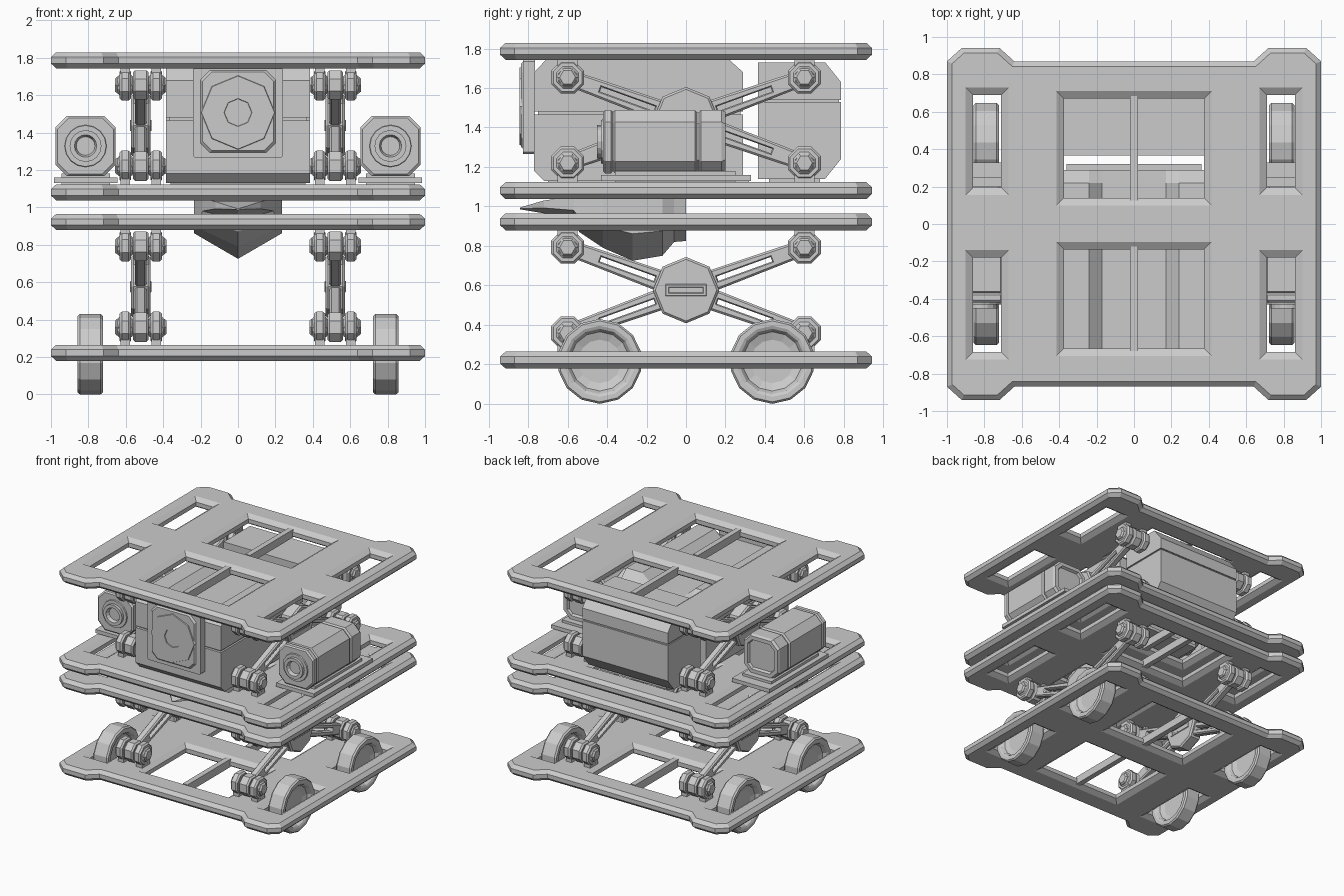
import bpy, bmesh
from math import cos, sin, pi, atan2
from mathutils import Matrix, Vector

if "Cube" in bpy.data.objects:
    bpy.data.objects.remove(bpy.data.objects["Cube"])


def side(x, y, z, a=0):      # local u,v,w -> y,z,x
    return Matrix(((0, 0, 1, x), (1, 0, 0, y), (0, 1, 0, z), (0, 0, 0, 1))) @ Matrix.Rotation(a, 4, 'Z')


def front(x, y, z):          # local u,v,w -> x,z,-y
    return Matrix(((1, 0, 0, x), (0, 0, -1, y), (0, 1, 0, z), (0, 0, 0, 1)))


def finish(name, bm, M):
    bmesh.ops.recalc_face_normals(bm, faces=bm.faces)
    me = bpy.data.meshes.new(name)
    bm.to_mesh(me)
    bm.free()
    me.transform(M)
    ob = bpy.data.objects.new(name, me)
    bpy.context.collection.objects.link(ob)
    return ob


def bridge(bm, a, b):
    n = len(a)
    for i in range(n):
        bm.faces.new((a[i], a[(i + 1) % n], b[(i + 1) % n], b[i]))


def loft(name, rings, M=Matrix()):
    bm = bmesh.new()
    vs = [[bm.verts.new(p) for p in r] for r in rings]
    for a, b in zip(vs, vs[1:]):
        bridge(bm, a, b)
    bm.faces.new(vs[0])
    bm.faces.new(vs[-1])
    return finish(name, bm, M)


def lathe(name, prof, n, M, start=0):
    return loft(name, [[(r * cos(start + 2 * pi * i / n), r * sin(start + 2 * pi * i / n), w)
                        for i in range(n)] for r, w in prof], M)


def disc(name, r, half, n, M, start=0, c=0.012):
    return lathe(name, [(r - c, -half), (r, c - half), (r, half - c), (r - c, half)], n, M, start)


def box(name, x0, x1, y0, y1, z0, z1):
    return loft(name, [[(x0, y0, z), (x1, y0, z), (x1, y1, z), (x0, y1, z)] for z in (z0, z1)])


def octo(w, h, c):           # chamfered rectangle from half sizes
    return [(w, -h + c), (w, h - c), (w - c, h), (-w + c, h), (-w, h - c), (-w, -h + c), (-w + c, -h), (w - c, -h)]


def octo_loft(name, specs, M):
    return loft(name, [[(u, v, d) for u, v in octo(w, h, c)] for w, h, c, d in specs], M)


def offset(pts, d):          # mitred outward offset of a CCW polygon
    out, n = [], len(pts)
    for i in range(n):
        p, q, r = (Vector(pts[j % n]) for j in (i - 1, i, i + 1))
        n1, n2 = (Vector((e.y, -e.x)).normalized() for e in (q - p, r - q))
        out.append(q + (n1 + n2) * d / (1 + n1.dot(n2)))
    return out


def plate(name, outline, holes, t, b, hb, zb, M):
    bm = bmesh.new()
    caps = ([], [])
    for k, pts in enumerate([outline] + holes):
        flat = offset(pts, hb if k else -b)
        rings = [[bm.verts.new((p[0], p[1], z)) for p in ps]
                 for ps, z in ((flat, t), (pts, t - zb), (pts, zb - t), (flat, -t))]
        for a, c in zip(rings, rings[1:]):
            bridge(bm, a, c)
        for cap, ring in zip(caps, (rings[0], rings[-1])):
            cap.extend(bm.edges.get((ring[i - 1], ring[i])) for i in range(len(ring)))
    for cap in caps:
        bmesh.ops.triangle_fill(bm, edges=cap, use_beauty=True, use_dissolve=False)
    return finish(name, bm, M)


def rect(x0, x1, y0, y1):
    return [(x0, y0), (x1, y0), (x1, y1), (x0, y1)]


# four deck plates with window openings
quarter = [(1, .87), (.92, .942), (.72, .942), (.64, .87)]
outline = (quarter + [(-x, y) for x, y in quarter[::-1]] +
           [(-x, -y) for x, y in quarter] + [(x, -y) for x, y in quarter[::-1]])
holes = []
for y0, y1 in ((.14, .67), (-.665, -.135)):
    holes.append(rect(-.375, .375, y0, y1))
for y0, y1 in ((.195, .69), (-.685, -.18)):
    holes += [rect(.71, .86, y0, y1), rect(-.86, -.71, y0, y1)]
for label, z in (("bottom", .222), ("lower_middle", .922), ("upper_middle", 1.08), ("top", 1.786)):
    plate(label + "_deck", outline, holes, .043, .028, .04, .026, Matrix.Translation((0, 0, z)))
    for y in (.405, -.4):
        box(label + "_window_bar", -.022, .022, y - .28, y + .28, z - .03, z + .034)

# scissor lifts
DY, DZ = .6, .217
arm_half = [(.66, -.04), (.66, .04), (.1, .055)]
arm = arm_half + [(-.1, .055), (-.66, .04), (-.66, -.04), (-.1, -.055), (.1, -.055)]
slots = [rect(.17, .46, -.012, .012), rect(-.46, -.17, -.012, .012)]
for sx in (-.52, .52):
    for zc in (.576, 1.437):
        for s in (-1, 1):
            plate("scissor_arm", arm, slots, .03, .01, .006, .01, side(sx, 0, zc, s * atan2(DZ, DY)))
        disc("scissor_hub", .168, .052, 8, side(sx, 0, zc))
        for o in (-.052, .052):
            plate("hub_slot_frame", rect(-.105, .105, -.03, .03), [rect(-.085, .085, -.013, .013)],
                  .006, .003, .003, .003, side(sx + o, 0, zc))
        for sy in (-1, 1):
            for sz in (-1, 1):
                y, z = sy * DY, zc + sz * DZ
                disc("arm_eye", .085, .042, 8, side(sx, y, z), pi / 8)
                disc("pivot_bolt", .052, .138, 6, side(sx, y, z))
                for o in (-.083, .083):
                    disc("pivot_lug", .09, .03, 8, side(sx + o, y, z), pi / 8)
                    disc("pivot_washer", .062, .04, 8, side(sx + o, y, z), pi / 8)
                    za, zb = sorted((z, z + sz * .105))
                    box("lug_bracket", sx + o - .026, sx + o + .026, y - .05, y + .05, za, zb)

# wheels
for x in (-.79, .79):
    for y in (-.437, .437):
        lathe("wheel", [(.11, -.02), (.15, -.035), (.165, -.06), (.18, -.067), (.205, -.067), (.215, -.055),
                        (.215, .055), (.205, .067), (.18, .067), (.165, .06), (.15, .035), (.11, .02)],
              14, side(x, y, .215), pi / 2)

# engine body: lower block, seam, grooved upper block
low = [(-.72, 1.13), (.29, 1.13), (.29, 1.465), (-.77, 1.465), (-.77, 1.18)]
loft("engine_lower_block", [[(x, y, z) for y, z in low] for x in (-.385, .385)])
box("engine_seam", -.37, .37, -.75, .275, 1.45, 1.49)
top = [(-.385, 1.48), (.385, 1.48), (.385, 1.742), (.24, 1.742), (.17, 1.68), (-.17, 1.68), (-.24, 1.742), (-.385, 1.742)]
loft("engine_upper_block", [[(x, y, min(z, m)) for x, z in top]
                            for y, m in ((-.77, 1.679), (-.71, 2), (.22, 2), (.29, 1.679))])
box("engine_base", -.36, .36, -.7, .32, 1.12, 1.145)

# front round port
octo_loft("port_housing", [(.24, .24, .01, 0), (.24, .24, .01, .06)], front(0, -.765, 1.505))
octo_loft("port_frame", [(.2, .22, .05, 0), (.19, .21, .05, .012)], front(0, -.825, 1.513))
lathe("port_ring", [(.2, 0), (.195, .012), (.075, .012), (.065, -.02)], 8, front(0, -.832, 1.507))

# rear tank in two halves
rear_up = [(.365, 1.54), (.785, 1.54), (.785, 1.63), (.705, 1.73), (.365, 1.73)]
rear_low = [(.365, 1.14), (.705, 1.14), (.785, 1.24), (.785, 1.528), (.365, 1.528)]
for name, prof in (("rear_tank_upper", rear_up), ("rear_tank_lower", rear_low)):
    loft(name, [[(x, y, z) for y, z in prof] for x in (-.385, .385)])
box("rear_tank_seam", -.375, .375, .375, .775, 1.52, 1.55)
box("rear_tank_foot", -.3, .3, .42, .68, 1.11, 1.145)

# side lamps on base plates
for x in (-.815, .815):
    M = front(x, 0, 1.328)
    octo_loft("lamp_body", [(.11, .11, .03, -.18), (.12, .12, .04, -.2), (.15, .15, .06, -.2), (.16, .16, .06, -.18),
                            (.16, .16, .06, -.075), (.148, .148, .055, -.065), (.148, .148, .055, -.055),
                            (.16, .16, .06, -.045), (.16, .16, .06, .36), (.148, .148, .055, .37),
                            (.16, .16, .06, .38), (.16, .16, .06, .41), (.15, .15, .06, .42)], M)
    lathe("lamp_nozzle", [(.115, .41), (.11, .43), (.085, .43), (.085, .452), (.06, .452), (.05, .425)], 16, M)
    s = 1 if x > 0 else -1
    box("lamp_base", x - .17, x + .17, -.43, .33, 1.13, 1.16)
    box("lamp_foot", x - .13, x + .13, -.36, .25, 1.11, 1.18)

# faceted hull pod hanging under the upper middle deck
pod = []
for y, w, up, lo in ((-.84, .01, .995, .985), (-.72, .12, 1.03, .965), (-.57, .19, 1.05, .93), (-.54, .2, 1.05, .87),
                     (-.42, .235, 1.05, .79), (-.27, .235, 1.05, .725), (-.12, .235, 1.05, .75),
                     (-.06, .2, 1.05, .82), (0, .18, 1.05, .825)):
    m = lo + (up - lo) * .42
    pod.append([(-w, y, m), (0, y, lo), (w, y, m), (w, y, up), (-w, y, up)])
loft("hanging_pod", pod)
